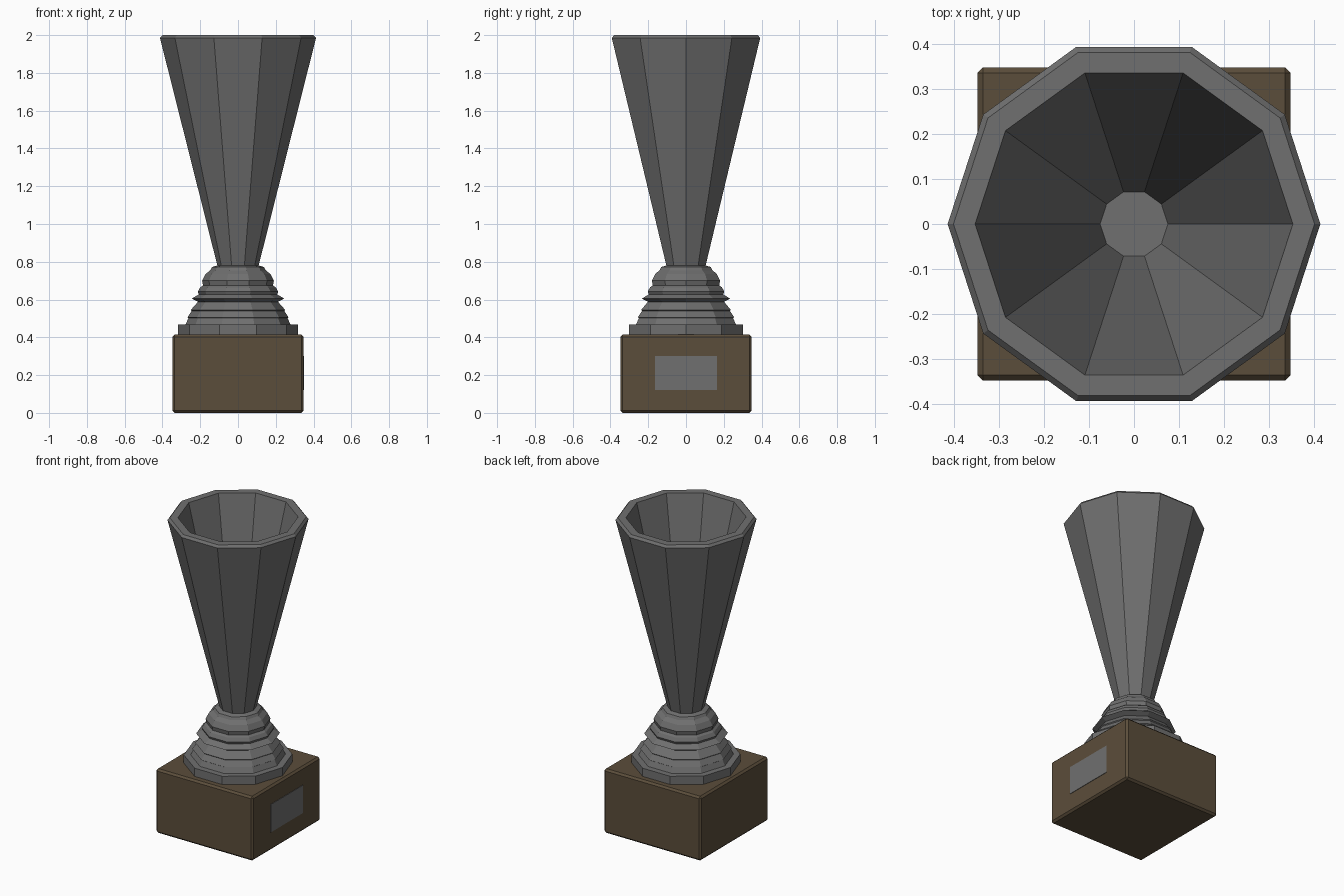
import bpy, bmesh, math
from mathutils import Matrix

if "Cube" in bpy.data.objects:
    bpy.data.objects.remove(bpy.data.objects["Cube"])


def material(name, rgb):
    m = bpy.data.materials.new(name)
    m.diffuse_color = (*rgb, 1)
    m.use_nodes = True
    m.node_tree.nodes["Principled BSDF"].inputs["Base Color"].default_value = m.diffuse_color
    return m


METAL = material("grey metal", (0.16, 0.16, 0.16))
WOOD = material("brown wood", (0.105, 0.075, 0.043))


def finish(name, bm, mat):
    bmesh.ops.recalc_face_normals(bm, faces=bm.faces)
    me = bpy.data.meshes.new(name)
    bm.to_mesh(me)
    bm.free()
    me.materials.append(mat)
    ob = bpy.data.objects.new(name, me)
    bpy.context.collection.objects.link(ob)
    return ob


def lathe(name, profile, mat, sides=10):
    """Faceted turned part with capped ends, profile is (radius, z)."""
    bm = bmesh.new()
    rings = [[bm.verts.new((r * math.cos(math.tau * i / sides),
                            r * math.sin(math.tau * i / sides), z))
              for i in range(sides)] for r, z in profile]
    for a, b in zip(rings, rings[1:]):
        for i in range(sides):
            j = (i + 1) % sides
            bm.faces.new((a[i], a[j], b[j], b[i]))
    bm.faces.new(rings[0])
    bm.faces.new(rings[-1])
    return finish(name, bm, mat)


def box(name, size, centre, mat, bevel=0):
    bm = bmesh.new()
    bmesh.ops.create_cube(bm, size=1, matrix=Matrix.Translation(centre) @ Matrix.Diagonal((*size, 1)))
    if bevel:
        bmesh.ops.bevel(bm, geom=bm.edges[:], offset=bevel, segments=1, affect='EDGES')
    return finish(name, bm, mat)


# Wooden plinth and its blank plate on the right side
box("plinth", (0.694, 0.694, 0.415), (0, 0, 0.2075), WOOD, 0.012)
box("plate", (0.006, 0.33, 0.18), (0.347, 0, 0.21), METAL)

# Stepped foot and collar
lathe("foot", [(0.318, 0.41), (0.318, 0.468), (0.278, 0.468), (0.262, 0.502),
               (0.268, 0.506), (0.245, 0.54), (0.25, 0.545), (0.212, 0.588),
               (0.245, 0.605), (0.207, 0.628), (0.213, 0.642), (0.2, 0.665),
               (0.185, 0.675), (0.19, 0.7), (0.172, 0.735), (0.147, 0.755),
               (0.138, 0.772), (0.105, 0.782)], METAL)

# Hollow flared cup
lathe("cup", [(0.108, 0.775), (0.413, 1.985), (0.4, 2.0), (0.352, 2.0),
              (0.075, 0.9)], METAL)
